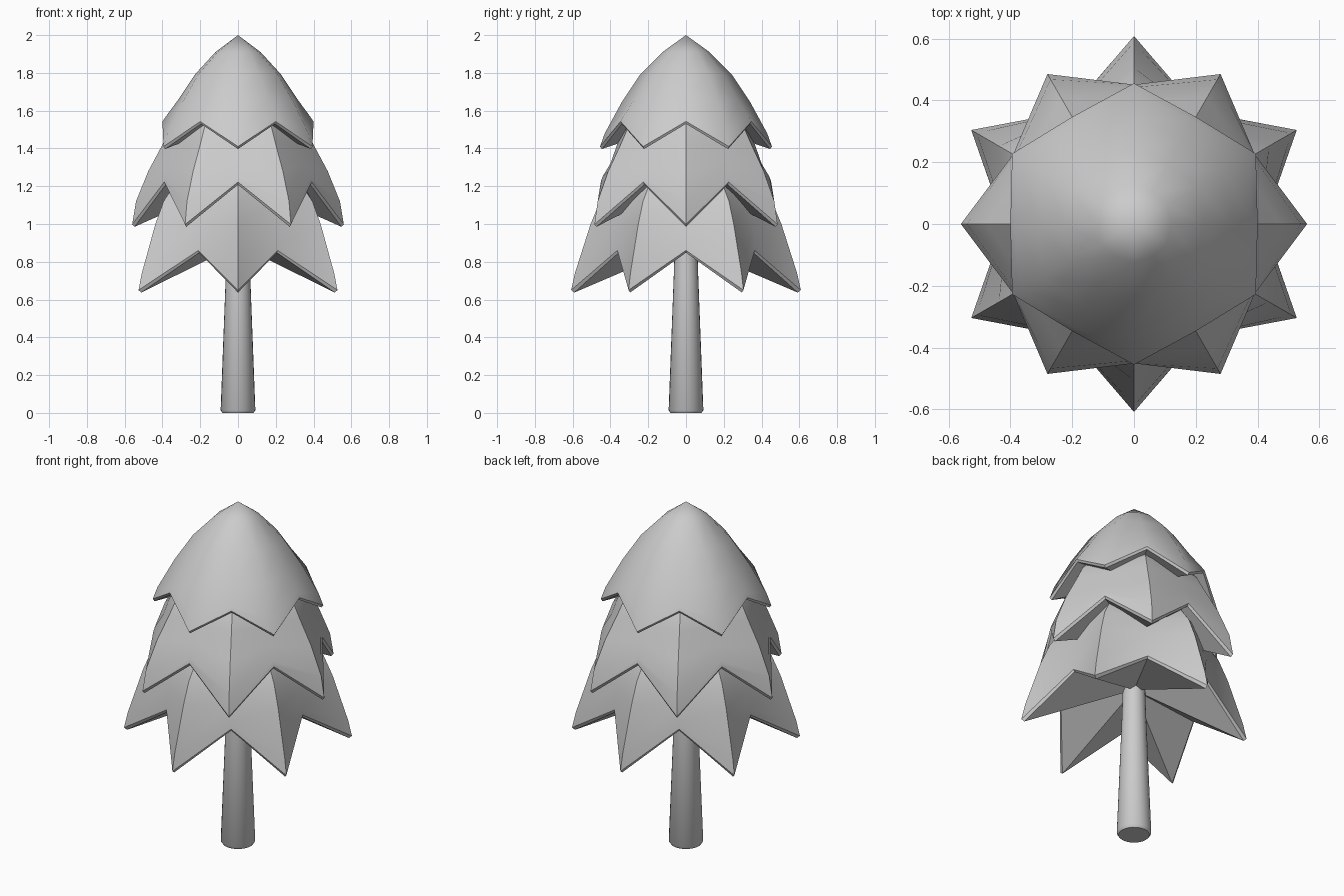
import bpy, bmesh
from math import sin, cos, pi, radians

if "Cube" in bpy.data.objects:
    bpy.data.objects.remove(bpy.data.objects["Cube"])


def finish(name, bm, angle):
    bmesh.ops.recalc_face_normals(bm, faces=bm.faces)
    me = bpy.data.meshes.new(name)
    bm.to_mesh(me)
    bm.free()
    ob = bpy.data.objects.new(name, me)
    bpy.context.collection.objects.link(ob)
    bpy.ops.object.select_all(action='DESELECT')
    ob.select_set(True)
    bpy.context.view_layer.objects.active = ob
    bpy.ops.object.shade_smooth_by_angle(angle=radians(angle))


def loft(name, pa, pb, n, start, z_bottom, z_top, angle):
    """Loft rings whose points alternate between profiles pa and pb (r, z), closed by two centre points."""
    bm = bmesh.new()
    rings = []
    for a, b in zip(pa, pb):
        ring = []
        for i in range(n):
            r, z = b if i % 2 else a
            t = start + 2 * pi * i / n
            ring.append(bm.verts.new((r * cos(t), r * sin(t), z)))
        rings.append(ring)
    low = bm.verts.new((0, 0, z_bottom))
    top = bm.verts.new((0, 0, z_top))
    for i in range(n):
        j = (i + 1) % n
        for p, q in zip(rings, rings[1:]):
            bm.faces.new((p[i], p[j], q[j], q[i]))
        bm.faces.new((low, rings[0][j], rings[0][i]))
        bm.faces.new((rings[-1][i], rings[-1][j], top))
    finish(name, bm, angle)


# Trunk: tapered round post with a small bevel at the foot
trunk = [(0.082, 0), (0.092, 0.014), (0.065, 0.72), (0.058, 0.95)]
loft("trunk", trunk, trunk, 24, 0, 0, 0.95, 40)

# Foliage skirts: tip ridge profile, notch valley profile
loft("lower_foliage",
     [(0.592, 0.637), (0.608, 0.65), (0.588, 0.74), (0.505, 1.0), (0.455, 1.12), (0.38, 1.22), (0.28, 1.32)],
     [(0.412, 0.848), (0.42, 0.86), (0.418, 0.89), (0.41, 1.0), (0.375, 1.12), (0.34, 1.22), (0.26, 1.32)],
     12, pi / 2, 0.89, 1.38, 32)
loft("middle_foliage",
     [(0.548, 0.985), (0.56, 0.998), (0.54, 1.12), (0.475, 1.28), (0.40, 1.42), (0.355, 1.51), (0.24, 1.62)],
     [(0.442, 1.208), (0.451, 1.222), (0.442, 1.25), (0.40, 1.32), (0.365, 1.42), (0.325, 1.51), (0.22, 1.62)],
     12, 0, 1.23, 1.68, 32)
loft("top_foliage",
     [(0.445, 1.397), (0.455, 1.41), (0.43, 1.48), (0.34, 1.645), (0.24, 1.795), (0.125, 1.91)],
     [(0.392, 1.53), (0.40, 1.543), (0.385, 1.565), (0.315, 1.66), (0.225, 1.795), (0.12, 1.91)],
     12, pi / 2, 1.55, 2.0, 40)
